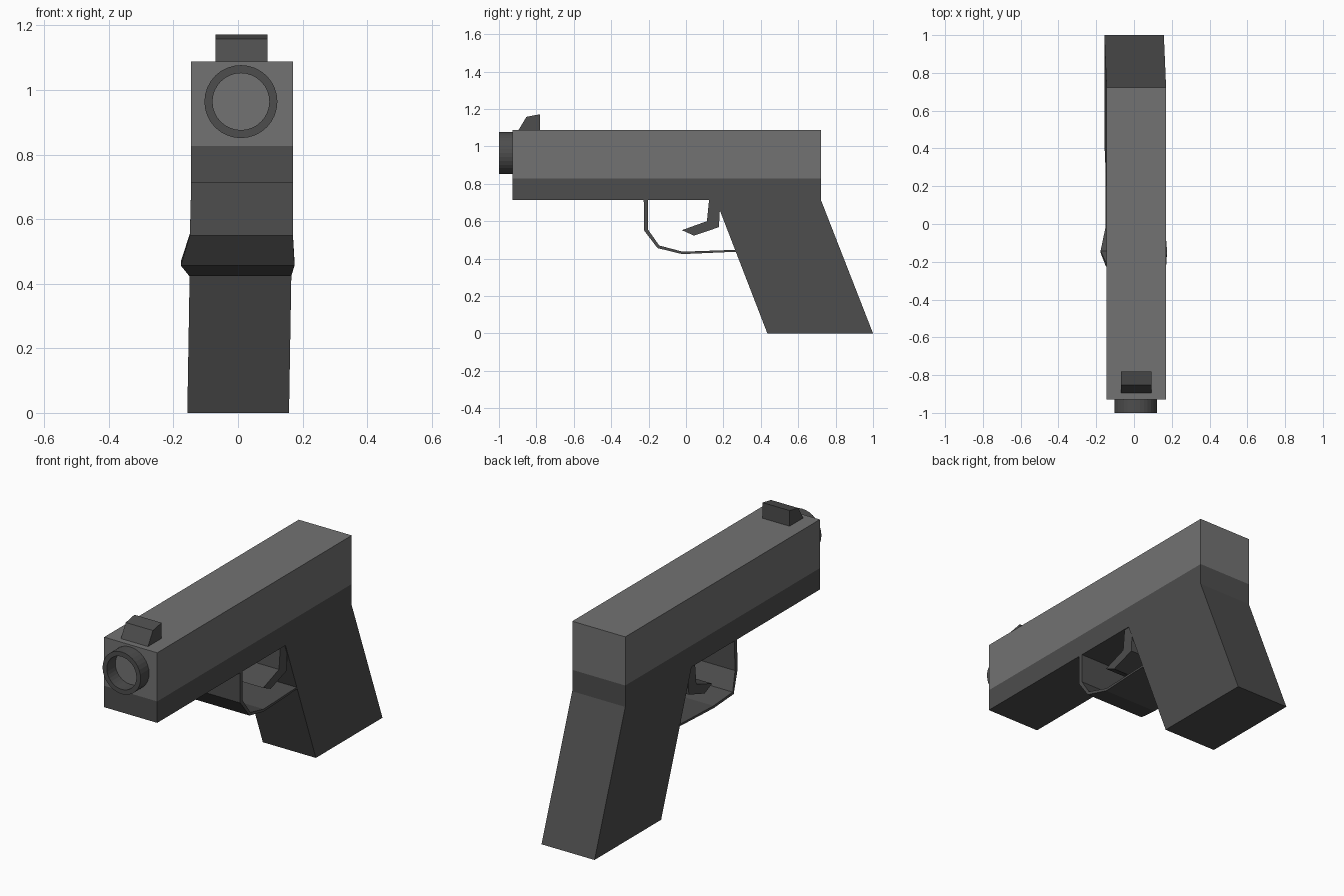
import bpy
import bmesh
import math

if "Cube" in bpy.data.objects:
    bpy.data.objects.remove(bpy.data.objects["Cube"])


def material(name, value):
    m = bpy.data.materials.new(name)
    m.diffuse_color = (value, value, value, 1)
    m.use_nodes = True
    m.node_tree.nodes["Principled BSDF"].inputs["Base Color"].default_value = m.diffuse_color
    return m


LIGHT = material("light_grey", 0.17)
DARK = material("dark_grey", 0.075)


def finish(name, bm, mat):
    bmesh.ops.recalc_face_normals(bm, faces=bm.faces)
    mesh = bpy.data.meshes.new(name)
    bm.to_mesh(mesh)
    bm.free()
    mesh.materials.append(mat)
    obj = bpy.data.objects.new(name, mesh)
    bpy.context.collection.objects.link(obj)
    return obj


def loft(name, stations, mat):
    """Solid through stations: two (y, z) edge points and an x range each."""
    bm = bmesh.new()
    rings = []
    for p, q, (x0, x1) in stations:
        corners = [(x0, *p), (x1, *p), (x1, *q), (x0, *q)]
        rings.append([bm.verts.new(c) for c in corners])
    for a, b in zip(rings, rings[1:]):
        for i in range(4):
            j = (i + 1) % 4
            bm.faces.new((a[i], a[j], b[j], b[i]))
    bm.faces.new(rings[0])
    bm.faces.new(rings[-1])
    return finish(name, bm, mat)


BODY = (-0.145, 0.17)

# Slide and the darker frame below it
loft("slide", [((-0.928, 0.827), (-0.928, 1.088), BODY),
               ((0.722, 0.827), (0.722, 1.088), BODY)], LIGHT)
loft("frame", [((-0.928, 0.712), (-0.928, 0.827), BODY),
               ((0.722, 0.712), (0.722, 0.827), BODY)], DARK)

# Raked grip
loft("grip", [((0.16, 0.712), (0.722, 0.712), BODY),
              ((0.435, 0), (1.0, 0), (-0.157, 0.158))], DARK)

# Front sight
SIGHT = (-0.069, 0.092)
loft("front_sight", [((-0.895, 1.088), (-0.853, 1.158), SIGHT),
                     ((-0.78, 1.088), (-0.78, 1.172), SIGHT)], DARK)

# Trigger guard, thin strip across the full width with a flared bend
loft("trigger_guard", [
    ((-0.226, 0.712), (-0.203, 0.712), BODY),
    ((-0.224, 0.55), (-0.203, 0.555), (-0.149, 0.17)),
    ((-0.152, 0.456), (-0.143, 0.47), (-0.177, 0.175)),
    ((-0.02, 0.424), (-0.018, 0.437), (-0.151, 0.165)),
    ((0.275, 0.437), (0.27, 0.447), (-0.151, 0.165)),
], DARK)

# Hooked trigger
loft("trigger", [
    ((0.123, 0.712), (0.184, 0.712), (-0.14, 0.165)),
    ((0.112, 0.6), (0.176, 0.568), (-0.14, 0.165)),
    ((-0.022, 0.552), (0.042, 0.523), (-0.14, 0.165)),
], DARK)

# Muzzle ring: open tube whose floor is the slide's front face
SIDES = 32
bm = bmesh.new()
section = [(0.113, -0.928), (0.113, -1.0), (0.088, -1.0), (0.088, -0.928)]
rings = []
for k in range(SIDES):
    a = 2 * math.pi * k / SIDES
    rings.append([bm.verts.new((0.009 + r * math.cos(a), y, 0.964 + r * math.sin(a)))
                  for r, y in section])
for k in range(SIDES):
    a, b = rings[k], rings[(k + 1) % SIDES]
    for i in range(4):
        j = (i + 1) % 4
        bm.faces.new((a[i], a[j], b[j], b[i]))
finish("muzzle_ring", bm, DARK)
